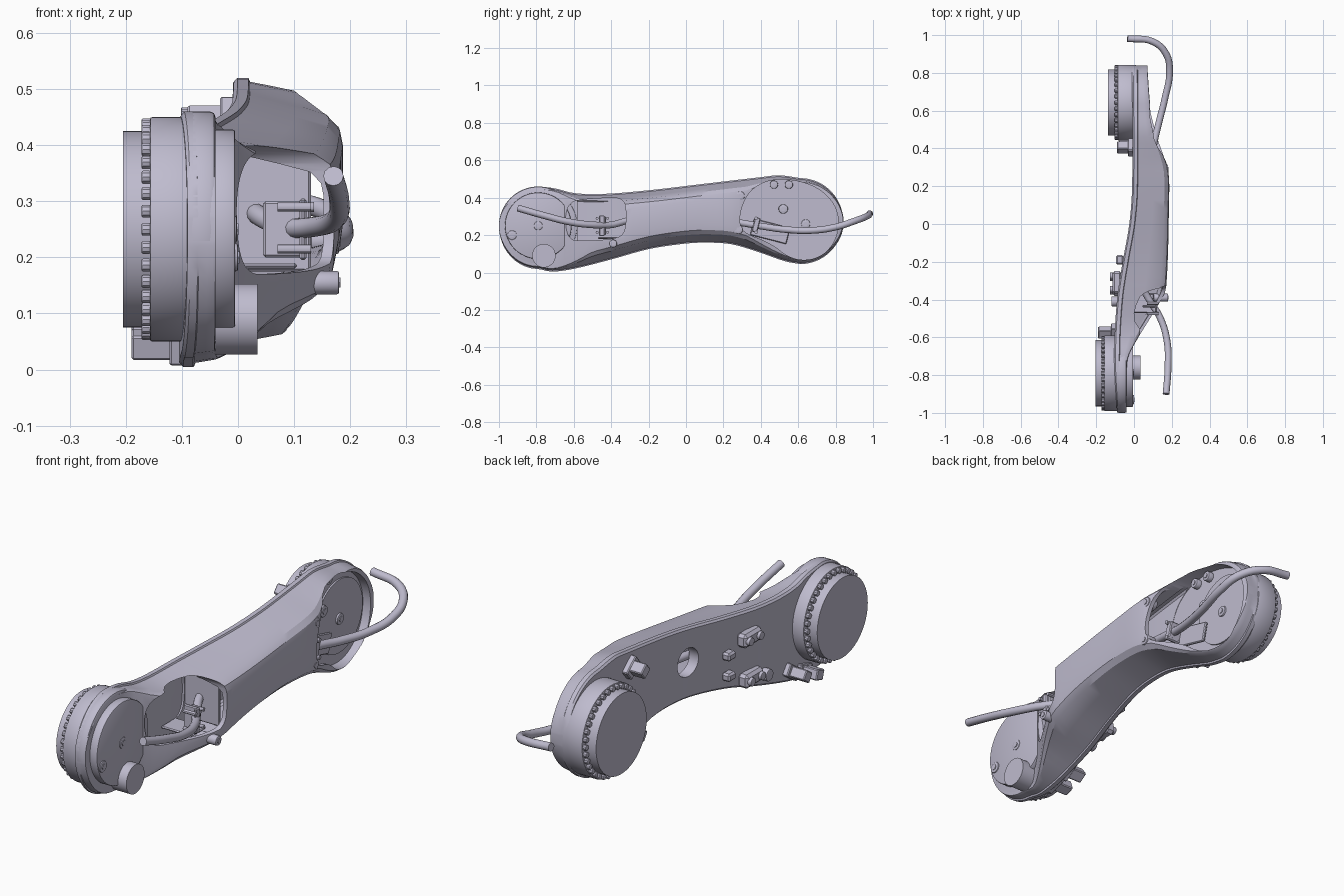
import bpy, bmesh, math
from mathutils import Vector, Matrix

if "Cube" in bpy.data.objects:
    bpy.data.objects.remove(bpy.data.objects["Cube"])

metal = bpy.data.materials.new("lavender_grey")
metal.use_nodes = True
metal.diffuse_color = (0.52, 0.50, 0.62, 1)
metal.node_tree.nodes["Principled BSDF"].inputs["Base Color"].default_value = (0.52, 0.50, 0.62, 1)


def finish(name, bm):
    bmesh.ops.recalc_face_normals(bm, faces=bm.faces)
    mesh = bpy.data.meshes.new(name)
    bm.to_mesh(mesh)
    bm.free()
    mesh.materials.append(metal)
    ob = bpy.data.objects.new(name, mesh)
    bpy.context.collection.objects.link(ob)
    return ob


def add_disc(bm, x0, x1, y, z, r, n=64, bevel=0):
    """Cylinder along x from x0 to x1."""
    m = Matrix.Translation(((x0 + x1) / 2, y, z)) @ Matrix.Rotation(math.pi / 2, 4, 'Y')
    res = bmesh.ops.create_cone(bm, cap_ends=True, segments=n, radius1=r, radius2=r,
                                depth=x1 - x0, matrix=m)
    if bevel:
        rims = {e for v in res["verts"] for e in v.link_edges
                if abs(e.verts[0].co.x - e.verts[1].co.x) < 1e-4}
        bmesh.ops.bevel(bm, geom=list(rims), offset=bevel, segments=2, affect='EDGES', profile=0.5)


def disc(name, *args, **kw):
    bm = bmesh.new()
    add_disc(bm, *args, **kw)
    return finish(name, bm)


def box(name, centre, size, tilt=0, bevel=0.004):
    bm = bmesh.new()
    m = Matrix.Translation(centre) @ Matrix.Rotation(tilt, 4, 'X') @ Matrix.Diagonal((*size, 1))
    bmesh.ops.create_cube(bm, size=1, matrix=m)
    bmesh.ops.bevel(bm, geom=list(bm.edges), offset=bevel, segments=1, affect='EDGES')
    return finish(name, bm)


def prism(name, outline, x0, x1):
    """Extruded outline with its corners rounded by repeated corner cutting."""
    pts = [Vector(p) for p in outline]
    for _ in range(3):
        pts = [a.lerp(b, t) for a, b in zip(pts, pts[1:] + pts[:1]) for t in (0.25, 0.75)]
    bm = bmesh.new()
    face = bm.faces.new([bm.verts.new((x0, *p)) for p in pts])
    new = bmesh.ops.extrude_face_region(bm, geom=[face])["geom"]
    bmesh.ops.translate(bm, vec=(x1 - x0, 0, 0), verts=[v for v in new if isinstance(v, bmesh.types.BMVert)])
    return finish(name, bm)


def spline(pts, y):
    """Smooth interpolation through (y, value) points."""
    y = min(max(y, pts[0][0]), pts[-1][0])
    i = next(k for k in range(len(pts) - 1) if y <= pts[k + 1][0])

    def slope(k):
        a, b = pts[max(k - 1, 0)], pts[min(k + 1, len(pts) - 1)]
        return (b[1] - a[1]) / (b[0] - a[0])
    (ya, va), (yb, vb) = pts[i], pts[i + 1]
    h = yb - ya
    t = (y - ya) / h
    return ((2*t**3 - 3*t*t + 1) * va + (t**3 - 2*t*t + t) * h * slope(i)
            + (3*t*t - 2*t**3) * vb + (t**3 - t*t) * h * slope(i + 1))


# Arm profile along y: lower edge, upper edge, flat side, domed side
LOW = [(-0.79, 0.02), (-0.72, 0.005), (-0.6, 0.02), (-0.4, 0.07), (-0.2, 0.125), (0, 0.155),
       (0.12, 0.16), (0.25, 0.15), (0.4, 0.105), (0.53, 0.06), (0.61, 0.045)]
HIGH = [(-0.79, 0.46), (-0.7, 0.45), (-0.6, 0.425), (-0.45, 0.42), (-0.2, 0.44), (0.1, 0.475),
        (0.4, 0.51), (0.5, 0.52), (0.61, 0.505)]
BACK = [(-1, -0.09), (-0.7, -0.105), (-0.4, -0.09), (-0.2, -0.06), (0, -0.025), (0.2, -0.01), (0.84, -0.01)]
DOME = [(-1, -0.04), (-0.72, -0.035), (-0.64, 0), (-0.4, 0.145), (-0.34, 0.17), (0.1, 0.185),
        (0.29, 0.18), (0.45, 0.125), (0.6, 0.09), (0.84, 0.07)]
# Cross-section: position across the thickness, lower inset, upper inset
LIP = [(0, 0.008, 0.008), (0.25, 0, 0), (0.9, 0, 0), (1, 0.007, 0.007)]
CROWN = [(0.5, 0.022, 0.02), (0.85, 0.038, 0.035), (0.97, 0.06, 0.055), (1, 0.095, 0.08)]


def loft(name, y0, y1, wall=0, floor=0, steps=70):
    bm = bmesh.new()
    rings = []
    for k in range(steps + 1):
        y = (y0 + y1) / 2 - (y1 - y0) / 2 * math.cos(math.pi * k / steps)
        lo, hi = spline(LOW, y) + wall, spline(HIGH, y) - wall
        if y > 0.61:
            half = math.sqrt(max((0.23 - wall)**2 - (y - 0.61)**2, 1e-4))
            lo, hi = 0.275 - half, 0.275 + half
        if y < -0.79:
            half = math.sqrt(max(0.21**2 - (y + 0.79)**2, 1e-4))
            lo, hi = 0.25 - half * 1.1, 0.25 + half
        xb, xt = spline(BACK, y) + floor, spline(DOME, y) - wall * 0.55
        d = xt - xb
        e = min(0.03, 0.4 * d)
        # Thin stretches keep steeper walls
        s = min(1, (hi - lo) / 0.25)
        c = s * min(1, d / 0.18)**2
        side = [(xb + f * e, a * s, b * s) for f, a, b in LIP]
        side += [(xb + e + f * (d - e), 0.007 * s + a * c, 0.007 * s + b * c) for f, a, b in CROWN]
        ring = [(x, y, lo + a) for x, a, b in side] + [(x, y, hi - b) for x, a, b in reversed(side)]
        rings.append([bm.verts.new(p) for p in ring])
    for r, q in zip(rings, rings[1:]):
        for i in range(len(r)):
            j = (i + 1) % len(r)
            bm.faces.new((r[i], r[j], q[j], q[i]))
    bm.faces.new(rings[0])
    bm.faces.new(rings[-1])
    return finish(name, bm)


def cut(target, cutter):
    mod = target.modifiers.new("cut", 'BOOLEAN')
    mod.operation, mod.solver, mod.object = 'DIFFERENCE', 'EXACT', cutter
    graph = bpy.context.evaluated_depsgraph_get()
    mesh = bpy.data.meshes.new_from_object(target.evaluated_get(graph))
    target.modifiers.clear()
    target.data = mesh
    bpy.data.objects.remove(cutter)


# Hollow arm shell with two open pockets and a round port
arm = loft("arm_shell", -0.999, 0.839)
cut(arm, loft("inner_void", -0.58, 0.79, wall=0.034, floor=0.045))
cut(arm, prism("front_pocket", [(-0.33, 0.4), (-0.318, 0.3), (-0.33, 0.2), (-0.4, 0.178), (-0.52, 0.17),
                                (-0.63, 0.17), (-0.65, 0.3), (-0.62, 0.375), (-0.56, 0.39), (-0.45, 0.398)], -0.045, 0.4))
cut(arm, prism("rear_pocket", [(0.285, 0.28), (0.3, 0.36), (0.34, 0.435), (0.42, 0.487), (0.51, 0.5),
                               (0.61, 0.488), (0.71, 0.45), (0.79, 0.375), (0.82, 0.28), (0.8, 0.17),
                               (0.73, 0.088), (0.64, 0.063), (0.55, 0.08), (0.45, 0.16), (0.3, 0.215)], 0.035, 0.4))
cut(arm, disc("port", -0.2, 0.08, 0.02, 0.315, 0.062))
box("pocket_bulkhead", (0.045, -0.31, 0.28), (0.17, 0.012, 0.21))


# Rotary joints: drum, bolt ring and output cap
def joint(name, y, z, x_cap, x_teeth, x_drum, x_end):
    disc(name + "_cap", x_cap, x_drum, y, z, 0.175)
    disc(name + "_drum", x_drum, x_end, y, z, 0.2, bevel=0.004)
    bm = bmesh.new()
    for k in range(36):
        a = math.tau * k / 36
        add_disc(bm, x_teeth, x_drum + 0.002, y + 0.186 * math.cos(a), z + 0.186 * math.sin(a), 0.012, n=10, bevel=0.003)
    finish(name + "_bolt_ring", bm)


joint("front_joint", -0.79, 0.25, -0.205, -0.172, -0.157, -0.07)
joint("rear_joint", 0.643, 0.27, -0.137, -0.102, -0.087, 0.01)
disc("front_flange", -0.09, -0.04, -0.79, 0.25, 0.21, bevel=0.01)
disc("front_cover", -0.05, -0.005, -0.79, 0.25, 0.178, bevel=0.005)
disc("front_knob", -0.06, 0.035, -0.76, 0.09, 0.063)
disc("rear_floor_disc", 0.02, 0.042, 0.643, 0.27, 0.16)

# Round bolts on the shell, covers and pocket floors
bolts = [(0.13, 0.18, 0.29, 0.41, 0.024), (0.13, 0.18, 0.28, 0.23, 0.024), (0.08, 0.18, -0.39, 0.155, 0.021),
         (-0.02, 0.0, -0.93, 0.2, 0.025), (-0.02, -0.002, -0.79, 0.25, 0.024),
         (0.02, 0.055, 0.52, 0.34, 0.025), (0.02, 0.05, 0.64, 0.26, 0.024),
         (0.02, 0.06, 0.47, 0.47, 0.022), (0.02, 0.06, 0.55, 0.47, 0.022)]
for x0, x1, y, z, r in bolts:
    disc("round_bolt", x0, x1, y, z, r, n=24, bevel=0.004)
    disc("bolt_socket_cap", x1, x1 + 0.003, y, z, r * 0.5, n=6)

# Cable clamps in both pockets
box("front_clamp_base", (0.08, -0.435, 0.25), (0.07, 0.014, 0.1))
box("front_clamp_plate", (0.116, -0.45, 0.25), (0.012, 0.03, 0.11))
box("front_pocket_shelf", (0.03, -0.42, 0.185), (0.15, 0.1, 0.01))
box("rear_clamp_plate", (0.06, 0.45, 0.22), (0.014, 0.2, 0.09), tilt=-0.25)
box("rear_clamp", (0.08, 0.375, 0.255), (0.09, 0.03, 0.08), tilt=-0.25)
for z in (0.215, 0.29):
    for y in (-0.475, -0.42):
        disc("clamp_screw", 0.07, 0.13, y, z, 0.008, n=12)
    disc("rear_clamp_screw", 0.06, 0.135, 0.375, z, 0.009, n=12)

# Connectors on the flat side
for y, z in ((-0.31, 0.32), (-0.32, 0.14)):
    box("connector_base", (-0.09, y, z), (0.05, 0.12, 0.06), bevel=0.012)
    for dy in (-0.035, 0.035):
        disc("connector_stud", -0.128, -0.1, y + dy, z, 0.018, n=16, bevel=0.003)
for z in (0.19, 0.28):
    box("small_connector", (-0.075, -0.19, z), (0.04, 0.05, 0.035), bevel=0.008)
disc("side_plug", -0.12, -0.07, -0.41, 0.12, 0.026, n=24, bevel=0.004)

# Stop blocks beside the joints
for y, z, x0, x1, t in ((-0.575, 0.07, -0.19, -0.08, 0.6), (-0.66, 0.045, -0.19, -0.08, 0.3),
                        (0.405, 0.44, -0.09, 0.01, -0.7), (0.41, 0.16, -0.08, 0.01, 0.6)):
    box("stop_block", ((x0 + x1) / 2, y, z), (x1 - x0, 0.05, 0.045), tilt=t)
    box("stop_foot", (x1 - 0.02, y, z), (0.045, 0.085, 0.055), tilt=t)

# Cable threaded through the arm
path = [(0.17, -0.9, 0.345), (0.18, -0.76, 0.305), (0.175, -0.62, 0.27), (0.14, -0.5, 0.255), (0.08, -0.4, 0.255),
        (0.03, -0.3, 0.28), (0.03, -0.1, 0.3), (0.06, 0.1, 0.3), (0.09, 0.3, 0.265), (0.105, 0.42, 0.245),
        (0.13, 0.53, 0.23), (0.165, 0.67, 0.225), (0.188, 0.8, 0.243), (0.17, 0.9, 0.275),
        (0.1, 0.965, 0.3), (-0.035, 0.982, 0.315)]
data = bpy.data.curves.new("cable", 'CURVE')
data.dimensions, data.bevel_depth, data.bevel_resolution, data.use_fill_caps = '3D', 0.018, 4, True
line = data.splines.new('BEZIER')
line.bezier_points.add(len(path) - 1)
for p, co in zip(line.bezier_points, path):
    p.co = Vector(co)
    p.handle_left_type = p.handle_right_type = 'AUTO'
data.materials.append(metal)
cable = bpy.data.objects.new("cable", data)
bpy.context.collection.objects.link(cable)

# Smooth shading with sharp creases
for ob in bpy.context.scene.objects:
    ob.select_set(ob.type == 'MESH')
bpy.context.view_layer.objects.active = arm
bpy.ops.object.shade_smooth_by_angle(angle=math.radians(30))
